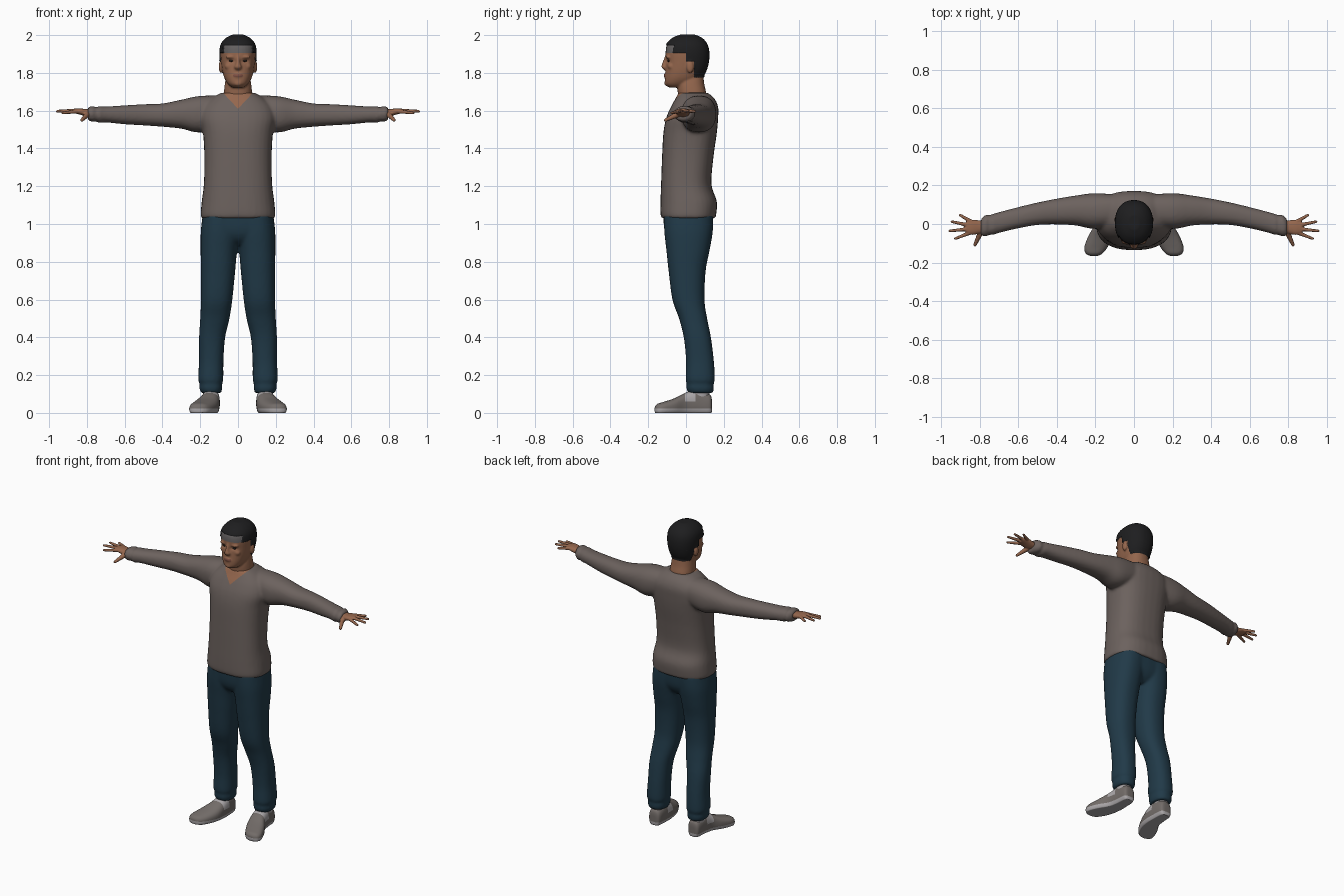
import bpy, bmesh, math
from mathutils import Vector, Matrix

cube = bpy.data.objects.get("Cube")
if cube:
    bpy.data.objects.remove(cube, do_unlink=True)


def material(name, r, g, b):
    m = bpy.data.materials.new(name)
    m.use_nodes = True
    m.diffuse_color = (r, g, b, 1)
    bsdf = m.node_tree.nodes["Principled BSDF"]
    bsdf.inputs["Base Color"].default_value = (r, g, b, 1)
    bsdf.inputs["Roughness"].default_value = 0.8
    return m


knit = material("taupe knit", .15, .122, .112)
denim = material("dark blue denim", .015, .042, .065)
skin = material("brown skin", .30, .135, .075)
lip = material("lip", .22, .085, .06)
hair = material("black hair", .013, .013, .014)
fringe = material("grey hairline", .13, .12, .12)
canvas = material("shoe canvas", .17, .15, .14)
rubber = material("pale rubber", .40, .38, .39)
dark = material("dark eye", .02, .015, .012)


def spline(rows, steps=5):
    """Smooth in-between rows through the given ones."""
    out = []
    for i in range(len(rows) - 1):
        quad = (rows[max(i - 1, 0)], rows[i], rows[i + 1], rows[min(i + 2, len(rows) - 1)])
        for s in range(steps):
            t = s / steps
            out.append([b + t * (c - a) / 2 + t * t * (a - 2.5 * b + 2 * c - d / 2)
                        + t ** 3 * (1.5 * (b - c) + (d - a) / 2)
                        for a, b, c, d in zip(*quad)])
    return out + [list(rows[-1])]


def loft(bm, rows, axis=2, power=2.3, side=1, sides=32):
    """Closed skin over rounded sections; row = position, then low/high on the other two axes."""
    u, v = [k for k in range(3) if k != axis]
    loops = []
    for t, u0, u1, v0, v1 in spline(rows):
        loop = []
        for k in range(sides):
            ang = 2 * math.pi * k / sides
            c, s = math.cos(ang), math.sin(ang)
            co = [0, 0, 0]
            co[axis] = t
            co[u] = (u0 + u1) / 2 + (u1 - u0) / 2 * math.copysign(abs(c) ** (2 / power), c)
            co[v] = (v0 + v1) / 2 + (v1 - v0) / 2 * math.copysign(abs(s) ** (2 / power), s)
            co[0] *= side
            loop.append(bm.verts.new(co))
        loops.append(loop)
    for a, b in zip(loops, loops[1:]):
        for k in range(sides):
            n = (k + 1) % sides
            bm.faces.new((a[k], a[n], b[n], b[k]))
    bm.faces.new(loops[0])
    bm.faces.new(loops[-1])


def sym(rows):
    return [(z, -w, w, y0, y1) for z, w, y0, y1 in rows]


def blob(bm, centre, size):
    mat = Matrix.Translation(centre) @ Matrix.Diagonal((*size, 1))
    bmesh.ops.create_uvsphere(bm, u_segments=16, v_segments=10, radius=1, matrix=mat)


def rod(bm, a, b, r0, r1):
    a, b = Vector(a), Vector(b)
    for k in range(13):
        r = r0 + (r1 - r0) * k / 12
        blob(bm, a.lerp(b, k / 12), (r, r, r))


def finish(name, bm, mats, voxel=0, relax=4, cuts=(), paint=None, tweak=None):
    """Fuse the pieces, cut colour borders, paint by rule and shade smooth."""
    bmesh.ops.recalc_face_normals(bm, faces=bm.faces)
    mesh = bpy.data.meshes.new(name)
    bm.to_mesh(mesh)
    bm.free()
    obj = bpy.data.objects.new(name, mesh)
    bpy.context.collection.objects.link(obj)
    if voxel:
        fuse = obj.modifiers.new("fuse", 'REMESH')
        fuse.mode = 'VOXEL'
        fuse.voxel_size = voxel
        smooth = obj.modifiers.new("relax", 'SMOOTH')
        smooth.iterations = relax
        graph = bpy.context.evaluated_depsgraph_get()
        mesh = bpy.data.meshes.new_from_object(obj.evaluated_get(graph))
        obj.modifiers.clear()
        obj.data = mesh
    mesh.materials.clear()
    for m in mats:
        mesh.materials.append(m)
    bm = bmesh.new()
    bm.from_mesh(mesh)
    for co, no in cuts:
        bmesh.ops.bisect_plane(bm, geom=bm.verts[:] + bm.edges[:] + bm.faces[:],
                               dist=1e-5, plane_co=co, plane_no=no)
    for f in bm.faces:
        f.smooth = True
        f.material_index = paint(f.calc_center_median()) if paint else 0
    if tweak:
        tweak(bm)
    bm.to_mesh(mesh)
    bm.free()
    return obj


# Sweater: torso and sleeves in one knit, with a V of bare skin
bm = bmesh.new()
loft(bm, sym([(1.03, .193, -.128, .155), (1.05, .198, -.135, .16), (1.12, .192, -.135, .163),
              (1.21, .181, -.132, .135), (1.35, .178, -.127, .145), (1.48, .185, -.12, .163),
              (1.56, .2, -.105, .17), (1.62, .185, -.08, .17), (1.665, .14, -.055, .15),
              (1.695, .09, -.04, .115)]), power=2.5)
sleeve = [(.06, 0, .15, 1.53, 1.68), (.2, -.025, .16, 1.485, 1.678), (.3, -.008, .148, 1.505, 1.658),
          (.4, -.002, .132, 1.515, 1.638), (.5, -.005, .112, 1.522, 1.634), (.6, -.022, .088, 1.528, 1.628),
          (.7, -.046, .062, 1.538, 1.622), (.735, -.058, .052, 1.535, 1.624), (.75, -.054, .045, 1.545, 1.616),
          (.77, -.065, .048, 1.54, 1.625), (.795, -.06, .025, 1.55, 1.618)]
for side in (-1, 1):
    loft(bm, sleeve, axis=0, side=side)
finish("sweater", bm, [knit, skin], .009, 5,
       cuts=[((0, 0, 1.61), (.08, 0, -.075)), ((0, 0, 1.61), (-.08, 0, -.075)), ((0, .02, 0), (0, 1, 0))],
       paint=lambda c: int(c.y < .02 and c.z - 1.61 > abs(c.x) * 1.06))

# Trousers: seat plus two legs
bm = bmesh.new()
loft(bm, sym([(.89, .06, -.06, .09), (.92, .12, -.095, .12), (.97, .18, -.115, .14),
              (1.06, .187, -.12, .145)]), power=2.5)
leg = [(.105, .09, .195, .012, .142), (.13, .083, .205, .002, .148), (.155, .084, .203, .004, .146),
       (.18, .078, .211, -.002, .153), (.28, .077, .206, 0, .147), (.4, .068, .206, -.012, .132),
       (.5, .045, .2, -.037, .112), (.6, .03, .196, -.072, .098), (.75, .015, .196, -.092, .104),
       (.86, .005, .198, -.104, .125), (.96, -.01, .197, -.115, .142), (1.05, -.02, .187, -.118, .145)]
for side in (-1, 1):
    loft(bm, leg, side=side)
finish("trousers", bm, [denim], .009, 4)


# Head: skull, neck, nose, lips, brow and ears, with close-cropped hair raised from the scalp
bm = bmesh.new()
loft(bm, sym([(1.722, .03, -.088, 0), (1.74, .052, -.109, .03), (1.77, .071, -.112, .075),
              (1.81, .083, -.109, .102), (1.86, .09, -.106, .116), (1.91, .093, -.108, .118),
              (1.95, .086, -.1, .108), (1.98, .061, -.07, .083), (1.997, .027, -.03, .045)]))
loft(bm, sym([(1.6, .072, -.03, .1), (1.68, .075, -.042, .108), (1.74, .07, -.045, .097),
              (1.8, .06, -.03, .09)]))
loft(bm, sym([(1.815, .014, -.115, -.08), (1.83, .021, -.13, -.08), (1.85, .013, -.126, -.08),
              (1.89, .009, -.112, -.08)]))
blob(bm, (0, -.105, 1.786), (.027, .013, .013))
blob(bm, (0, -.1, 1.745), (.024, .015, .016))
for side in (-1, 1):
    blob(bm, (side * .036, -.094, 1.884), (.03, .014, .008))
    blob(bm, (side * .045, -.078, 1.835), (.026, .02, .02))
    blob(bm, (side * .091, .022, 1.832), (.011, .019, .033))


def head_paint(c):
    if c.z > 1.905:
        return 3 if c.y < -.06 and c.z < 1.945 and abs(c.x) < .075 else 2
    if (c.y > 0 and c.z > 1.86) or (c.y > .042 and c.z > 1.775):
        return 2
    return int(abs(c.x) < .026 and c.y < -.09 and 1.778 < c.z < 1.795)


def head_tweak(bm):
    bm.normal_update()
    move = {}
    for v in bm.verts:
        if all(f.material_index == 2 for f in v.link_faces):
            move[v] = v.normal * .006
        elif v.co.y < -.05:  # eye sockets
            d = ((abs(v.co.x) - .036) / .018) ** 2 + ((v.co.z - 1.864) / .011) ** 2
            move[v] = Vector((0, .009 * math.exp(-d), 0))
    for v, d in move.items():
        v.co += d


finish("head", bm, [skin, lip, hair, fringe], .0055, 4,
       cuts=[((0, 0, z), (0, 0, 1)) for z in (1.778, 1.795, 1.86, 1.905, 1.945, 1.775)]
       + [((0, y, 0), (0, 1, 0)) for y in (-.06, 0, .042)]
       + [((x, 0, 0), (1, 0, 0)) for x in (-.075, .075)],
       paint=head_paint, tweak=head_tweak)

# Hands, eyes and shoes, one per side
fingers = [((.845, .012, 1.598), (.903, .046, 1.596)), ((.86, -.006, 1.6), (.945, .012, 1.599)),
           ((.86, -.026, 1.6), (.957, -.036, 1.597)), ((.85, -.045, 1.596), (.928, -.076, 1.588))]
palm = [(.76, -.045, .015, 1.565, 1.605), (.8, -.05, .018, 1.568, 1.608),
        (.84, -.056, .022, 1.58, 1.612), (.872, -.047, .012, 1.588, 1.61)]
shoe = [(.137, .125, .165, .005, .07), (.125, .104, .182, -.012, .1), (.06, .097, .19, -.015, .125),
        (0, .097, .202, -.015, .108), (-.06, .108, .236, -.015, .078), (-.12, .137, .258, -.015, .058),
        (-.152, .162, .252, -.012, .048), (-.166, .188, .228, .002, .032)]


def shoe_paint(c):
    return int(c.z < .022 or (-.005 < c.y < .05 and c.z > .06))


def flatten(bm):
    for v in bm.verts:
        v.co.z = max(v.co.z, 0)


for side, label in ((1, "left"), (-1, "right")):
    bm = bmesh.new()
    loft(bm, palm, axis=0)
    for a, b in fingers:
        rod(bm, a, b, .011, .0075)
    rod(bm, (.795, -.04, 1.582), (.826, -.108, 1.55), .016, .009)
    bmesh.ops.scale(bm, vec=(side, 1, 1), verts=bm.verts)
    finish(label + "_hand", bm, [skin], .004, 2)

    bm = bmesh.new()
    blob(bm, (side * .036, -.092, 1.864), (.013, .006, .0055))
    finish(label + "_eye", bm, [dark])

    bm = bmesh.new()
    loft(bm, shoe, axis=1, power=2.6, side=side)
    finish(label + "_shoe", bm, [canvas, rubber], .006, 3,
           cuts=[((0, 0, .022), (0, 0, 1)), ((0, 0, .06), (0, 0, 1)),
                 ((0, -.005, 0), (0, 1, 0)), ((0, .05, 0), (0, 1, 0))],
           paint=shoe_paint, tweak=flatten)

    # Sock filling the trouser cuff
    bm = bmesh.new()
    loft(bm, [(.07, .108, .185, .02, .12), (.1, .105, .185, .02, .125), (.15, .1, .19, .02, .13)], side=side)
    finish(label + "_sock", bm, [rubber])
